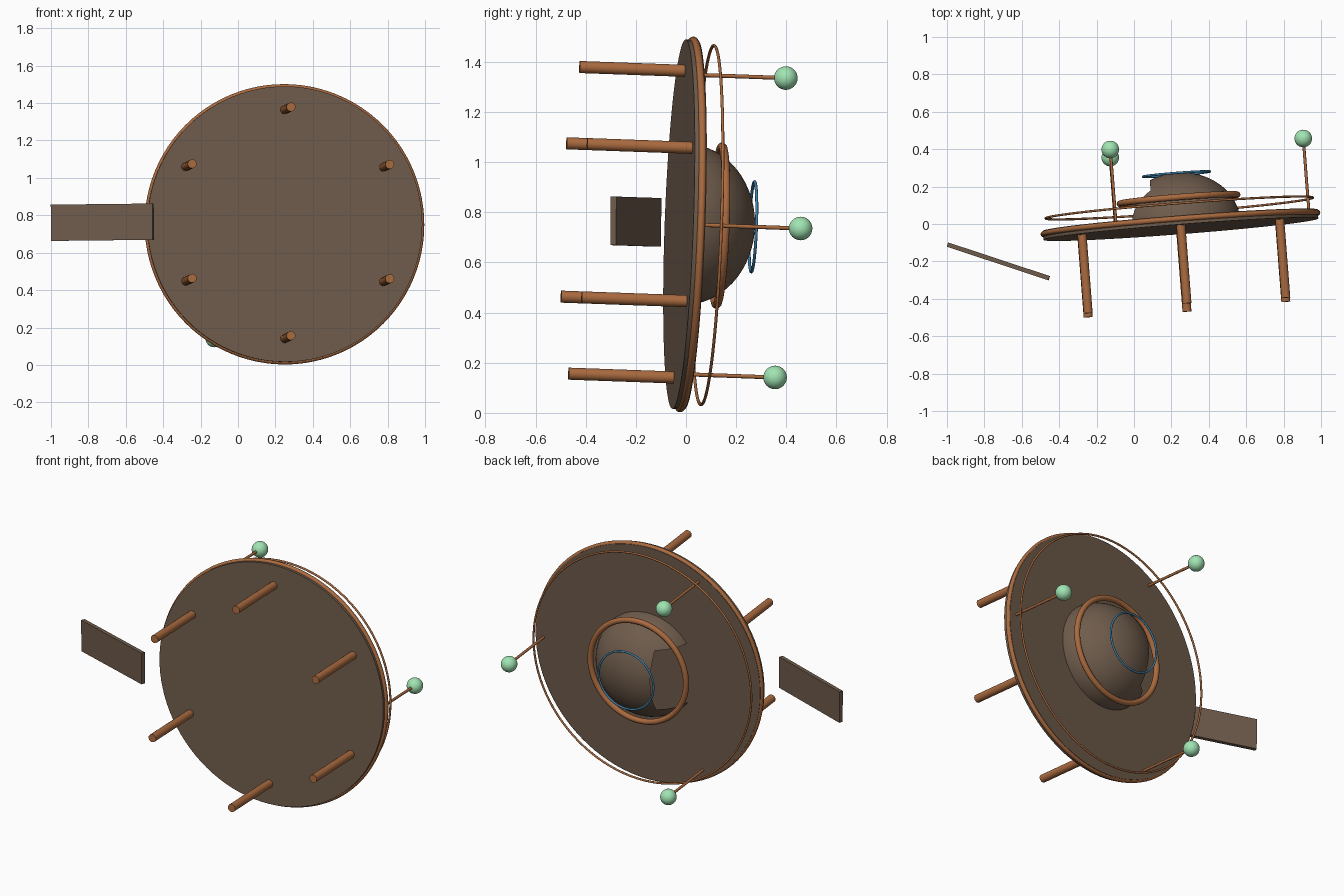
import bpy, bmesh, math
from mathutils import Matrix, Vector

if "Cube" in bpy.data.objects:
    bpy.data.objects.remove(bpy.data.objects["Cube"])

# Tilted saucer frame: local z is the dome side (points to +y, slightly tipped)
N = Vector((-0.078, 1, -0.036)).normalized()
X = (Vector((1, 0, 0)) - N * N.x).normalized()
Y = N.cross(X)
FRAME = Matrix.Translation((0.2485, 0, 0.752)) @ Matrix((X, Y, N)).transposed().to_4x4()


def material(name, rgb):
    m = bpy.data.materials.new(name)
    m.diffuse_color = (*rgb, 1)
    m.use_nodes = True
    m.node_tree.nodes["Principled BSDF"].inputs["Base Color"].default_value = m.diffuse_color
    return m


BROWN = material("hull_brown", (0.16, 0.108, 0.073))
COPPER = material("copper", (0.40, 0.145, 0.05))
GREEN = material("pale_green", (0.36, 0.78, 0.45))
BLUE = material("blue", (0.05, 0.22, 0.40))


def finish(name, mat, matrix):
    ob = bpy.context.object
    ob.name = name
    ob.data.materials.append(mat)
    ob.matrix_world = matrix
    bpy.ops.object.shade_smooth_by_angle(angle=math.radians(35))
    return ob


def rod(name, mat, r, z0, z1, x=0, y=0, sides=24):
    bpy.ops.mesh.primitive_cylinder_add(vertices=sides, radius=r, depth=z1 - z0)
    return finish(name, mat, FRAME @ Matrix.Translation((x, y, (z0 + z1) / 2)))


def ring(name, mat, major, minor, h):
    bpy.ops.mesh.primitive_torus_add(major_radius=major, minor_radius=minor,
                                     major_segments=96, minor_segments=12)
    return finish(name, mat, FRAME @ Matrix.Translation((0, 0, h)))


# Main disc and its rings
rod("saucer_disc", BROWN, 0.737, -0.028, 0.02, sides=96)
ring("rim_ring", COPPER, 0.735, 0.015, 0.003)
ring("outer_halo_ring", COPPER, 0.717, 0.006, 0.086)
ring("dome_ring", COPPER, 0.315, 0.017, 0.133)
ring("top_light_ring", BLUE, 0.18, 0.006, 0.268)

# Hollow dome with a doorway cut in its -x side
DOOR_X, DOOR_Y = -0.145, 0.187
bm = bmesh.new()
bmesh.ops.create_uvsphere(bm, u_segments=64, v_segments=32, radius=1)
bmesh.ops.scale(bm, vec=(0.32, 0.32, 0.275), verts=bm.verts)
for co, no in (((0, 0, 0), (0, 0, 1)), ((DOOR_X, 0, 0), (1, 0, 0)),
               ((0, DOOR_Y, 0), (0, 1, 0)), ((0, -DOOR_Y, 0), (0, 1, 0))):
    bmesh.ops.bisect_plane(bm, geom=bm.verts[:] + bm.edges[:] + bm.faces[:],
                           plane_co=co, plane_no=no)
gone = []
for f in bm.faces:
    c = f.calc_center_median()
    if c.z < 0 or (c.x < DOOR_X and abs(c.y) < DOOR_Y):
        gone.append(f)
bmesh.ops.delete(bm, geom=gone, context='FACES')
mesh = bpy.data.meshes.new("dome")
bm.to_mesh(mesh)
bm.free()
dome = bpy.data.objects.new("dome", mesh)
bpy.context.collection.objects.link(dome)
bpy.ops.object.select_all(action='DESELECT')
bpy.context.view_layer.objects.active = dome
dome.select_set(True)
finish("dome", BROWN, FRAME)

# Six landing legs
for i in range(6):
    a = math.radians(30 + 60 * i)
    rod(f"landing_leg_{i + 1}", COPPER, 0.024, -0.448, -0.02,
        0.612 * math.cos(a), 0.612 * math.sin(a))

# Three antennas with ball tips
for i in range(3):
    a = math.radians(120 * i)
    x, y = 0.69 * math.cos(a), 0.69 * math.sin(a)
    rod(f"antenna_{i + 1}", COPPER, 0.008, 0.0, 0.40, x, y, sides=12)
    bpy.ops.mesh.primitive_uv_sphere_add(segments=32, ring_count=16, radius=0.047)
    finish(f"antenna_ball_{i + 1}", GREEN, FRAME @ Matrix.Translation((x, y, 0.405)))

# Detached boarding ramp
bpy.ops.mesh.primitive_cube_add(size=1)
finish("boarding_ramp", BROWN,
       Matrix.Translation((-0.725, -0.2, 0.763))
       @ Matrix.Rotation(math.radians(-18.3), 4, 'Z')
       @ Matrix.Rotation(math.radians(-0.6), 4, 'Y')
       @ Matrix.Diagonal((0.572, 0.024, 0.194, 1)))
